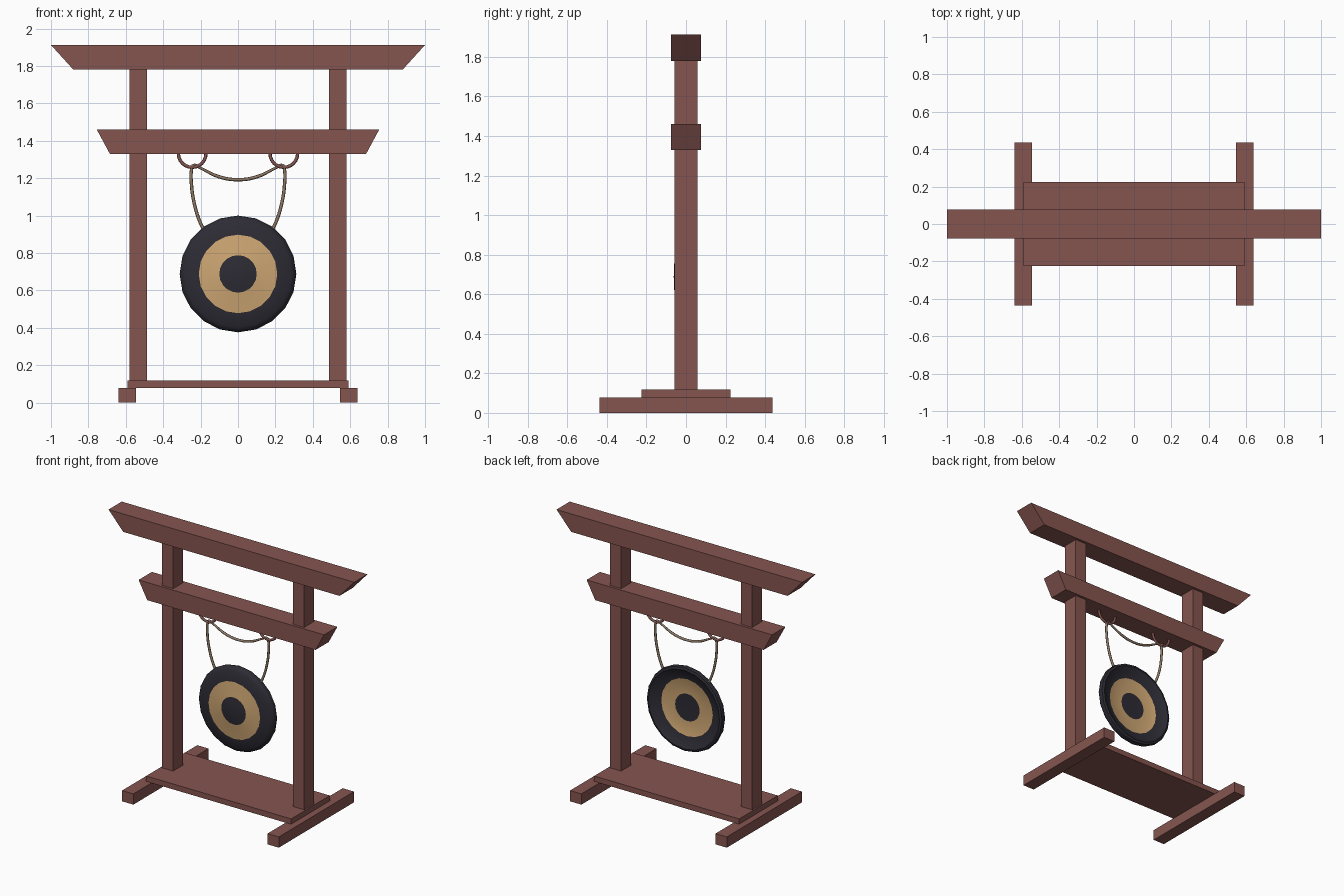
import bpy, bmesh, math
from mathutils import Vector

if "Cube" in bpy.data.objects:
    bpy.data.objects.remove(bpy.data.objects["Cube"])


def material(name, color):
    m = bpy.data.materials.new(name)
    m.diffuse_color = (*color, 1)
    m.use_nodes = True
    m.node_tree.nodes["Principled BSDF"].inputs["Base Color"].default_value = m.diffuse_color
    return m


WOOD = material("red_wood", (0.235, 0.091, 0.080))
DARK = material("dark_metal", (0.026, 0.024, 0.034))
GOLD = material("brass", (0.61, 0.38, 0.17))
ROPE = material("rope", (0.27, 0.19, 0.13))


def add_object(name, bm, *mats):
    bmesh.ops.recalc_face_normals(bm, faces=bm.faces[:])
    me = bpy.data.meshes.new(name)
    bm.to_mesh(me)
    bm.free()
    ob = bpy.data.objects.new(name, me)
    bpy.context.collection.objects.link(ob)
    for m in mats:
        me.materials.append(m)
    return ob


def smooth(ob, angle=35):
    bpy.ops.object.select_all(action='DESELECT')
    ob.select_set(True)
    bpy.context.view_layer.objects.active = ob
    bpy.ops.object.shade_smooth_by_angle(angle=math.radians(angle))


def block(name, x, half_x, half_y, z0, z1, top_half_x=None):
    """Timber block, optionally flaring in x towards its top."""
    bm = bmesh.new()
    bmesh.ops.create_cube(bm, size=2)
    for v in bm.verts:
        top = v.co.z > 0
        hx = top_half_x if top and top_half_x else half_x
        v.co = (x + v.co.x * hx, v.co.y * half_y, z1 if top else z0)
    return add_object(name, bm, WOOD)


# Timber frame
block("top_beam", 0, 0.88, 0.077, 1.78, 1.912, 1.0)
block("lower_beam", 0, 0.685, 0.077, 1.33, 1.46, 0.755)
block("base_board", 0, 0.59, 0.225, 0.078, 0.118)
for side, s in (("left", -1), ("right", 1)):
    block(side + "_post", s * 0.533, 0.046, 0.058, 0.10, 1.90)
    block(side + "_foot", s * 0.592, 0.046, 0.437, 0.0, 0.079)

# Gong: lathed shell, raised at the front and hollow at the back
SEG, CZ = 20, 0.688
profile = [(0.0, -0.062), (0.06, -0.061), (0.10, -0.052), (0.21, -0.043),
           (0.285, -0.032), (0.306, -0.018), (0.312, 0.0), (0.306, 0.018),
           (0.29, 0.024), (0.275, 0.015), (0.21, -0.012), (0.10, -0.016), (0.0, -0.018)]
bm = bmesh.new()
verts = [bm.verts.new((r, y, 0)) for r, y in profile]
edges = [bm.edges.new(p) for p in zip(verts, verts[1:])]
bmesh.ops.spin(bm, geom=verts + edges, cent=(0, 0, 0), axis=(0, 1, 0),
               angle=2 * math.pi, steps=SEG)
bmesh.ops.remove_doubles(bm, verts=bm.verts[:], dist=1e-4)
for f in bm.faces:
    c = f.calc_center_median()
    if 0.10 < math.hypot(c.x, c.z) < 0.205:
        f.material_index = 1
bmesh.ops.translate(bm, verts=bm.verts[:], vec=(0, 0, CZ))
smooth(add_object("gong", bm, DARK, GOLD), 40)


def ring(name, center, R, r, seg=24, sides=8):
    """Torus standing in the xz plane."""
    bm = bmesh.new()
    grid = []
    for i in range(seg):
        a = 2 * math.pi * i / seg
        row = []
        for j in range(sides):
            b = 2 * math.pi * j / sides
            d = R + r * math.cos(b)
            row.append(bm.verts.new(Vector(center) + Vector(
                (d * math.cos(a), r * math.sin(b), d * math.sin(a)))))
        grid.append(row)
    for i in range(seg):
        p, q = grid[i], grid[(i + 1) % seg]
        for j in range(sides):
            k = (j + 1) % sides
            bm.faces.new((p[j], q[j], q[k], p[k]))
    smooth(add_object(name, bm, WOOD), 60)


# Hanging rings, upper half buried in the lower beam
for side, s in (("left", -1), ("right", 1)):
    ring(side + "_hanging_ring", (s * 0.245, 0, 1.332), 0.074, 0.009)

# Rope: from the gong rim, over both rings, sagging between them
half = [(0.178, 0.915), (0.205, 0.97), (0.235, 1.07), (0.249, 1.17), (0.249, 1.24),
        (0.238, 1.270), (0.205, 1.256), (0.10, 1.207)]
path = [(-x, z) for x, z in half] + [(0, 1.192)] + half[::-1]
cu = bpy.data.curves.new("rope_path", 'CURVE')
cu.dimensions = '3D'
cu.bevel_depth = 0.009
cu.bevel_resolution = 2
cu.resolution_u = 5
cu.use_fill_caps = True
sp = cu.splines.new('BEZIER')
sp.bezier_points.add(len(path) - 1)
for p, (x, z) in zip(sp.bezier_points, path):
    p.co = (x, 0, z)
    p.handle_left_type = p.handle_right_type = 'AUTO'
    p.radius = 0.75 if 1.25 < z else 1.0
cu.materials.append(ROPE)
rope = bpy.data.objects.new("gong_rope", cu)
bpy.context.collection.objects.link(rope)
